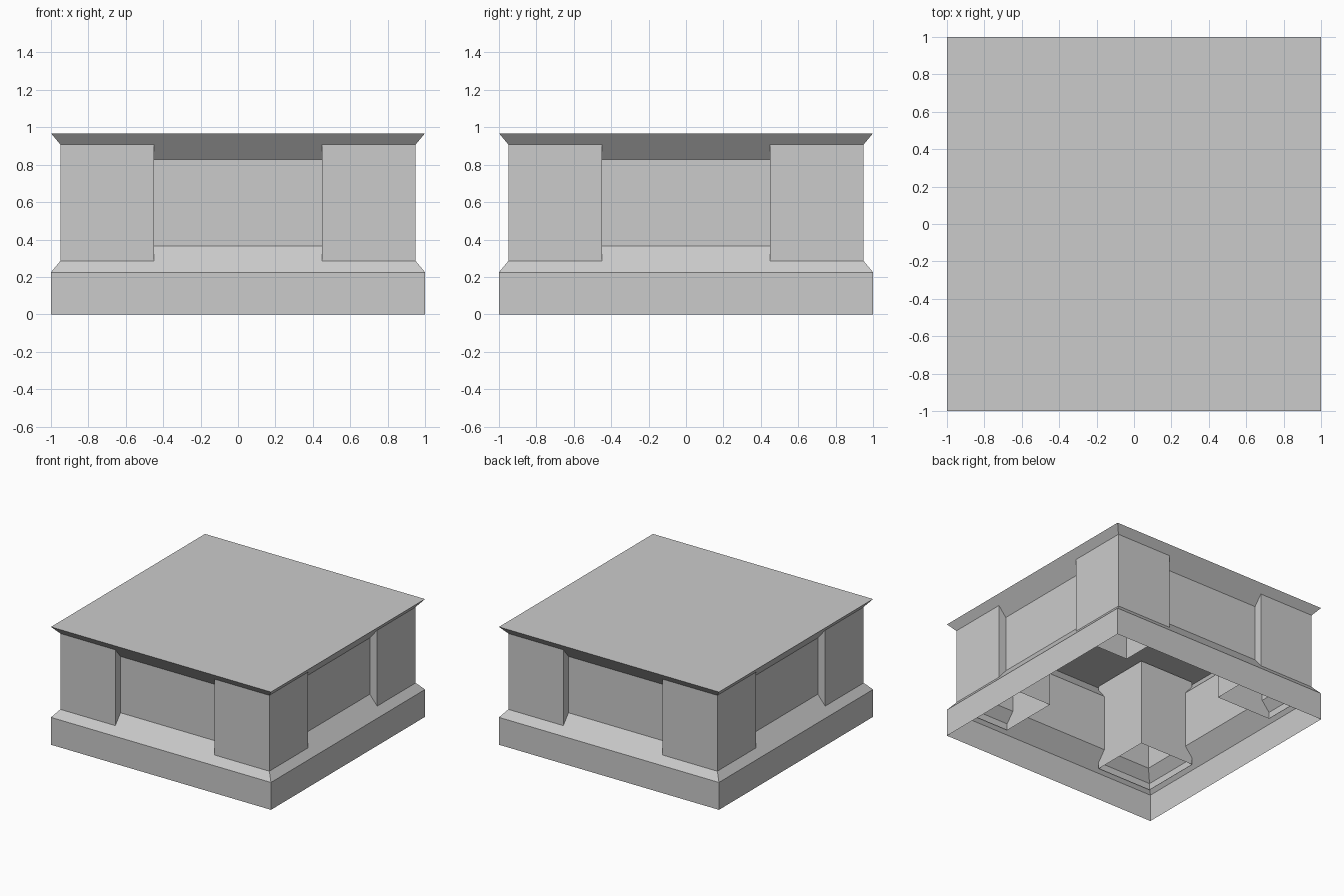
import bpy
import bmesh

cube = bpy.data.objects.get("Cube")
if cube:
    bpy.data.objects.remove(cube, do_unlink=True)

grey = bpy.data.materials.new("plain grey")
grey.use_nodes = True
colour = (0.6, 0.6, 0.6, 1)
grey.diffuse_color = colour
grey.node_tree.nodes["Principled BSDF"].inputs["Base Color"].default_value = colour


def square_shell(name, profile, centre=(0, 0), cap=False):
    """Open-bottomed square shell through (half width, height) rings."""
    bm = bmesh.new()
    cx, cy = centre
    rings = []
    for half, z in profile:
        corners = [(-1, -1), (1, -1), (1, 1), (-1, 1)]
        rings.append([bm.verts.new((cx + sx * half, cy + sy * half, z))
                      for sx, sy in corners])
    for low, high in zip(rings, rings[1:]):
        for i in range(4):
            j = (i + 1) % 4
            bm.faces.new((low[i], low[j], high[j], high[i]))
    if cap:
        bm.faces.new(rings[-1])
    mesh = bpy.data.meshes.new(name)
    bm.to_mesh(mesh)
    bm.free()
    mesh.materials.append(grey)
    obj = bpy.data.objects.new(name, mesh)
    bpy.context.collection.objects.link(obj)
    return obj


# Hollow body: plinth, sloped ledge, recessed walls, flared top slab
body = [(1, 0), (1, 0.225), (0.883, 0.365), (0.883, 0.828), (1, 0.968)]
square_shell("pedestal_body", body, cap=True)

# Hollow square pillars at the four corners
for side, sx in (("right", -1), ("left", 1)):
    for end, sy in (("front", -1), ("back", 1)):
        square_shell(f"{end}_{side}_pillar", [(0.25, 0.23), (0.25, 0.945)],
                     centre=(0.7 * sx, 0.7 * sy))
